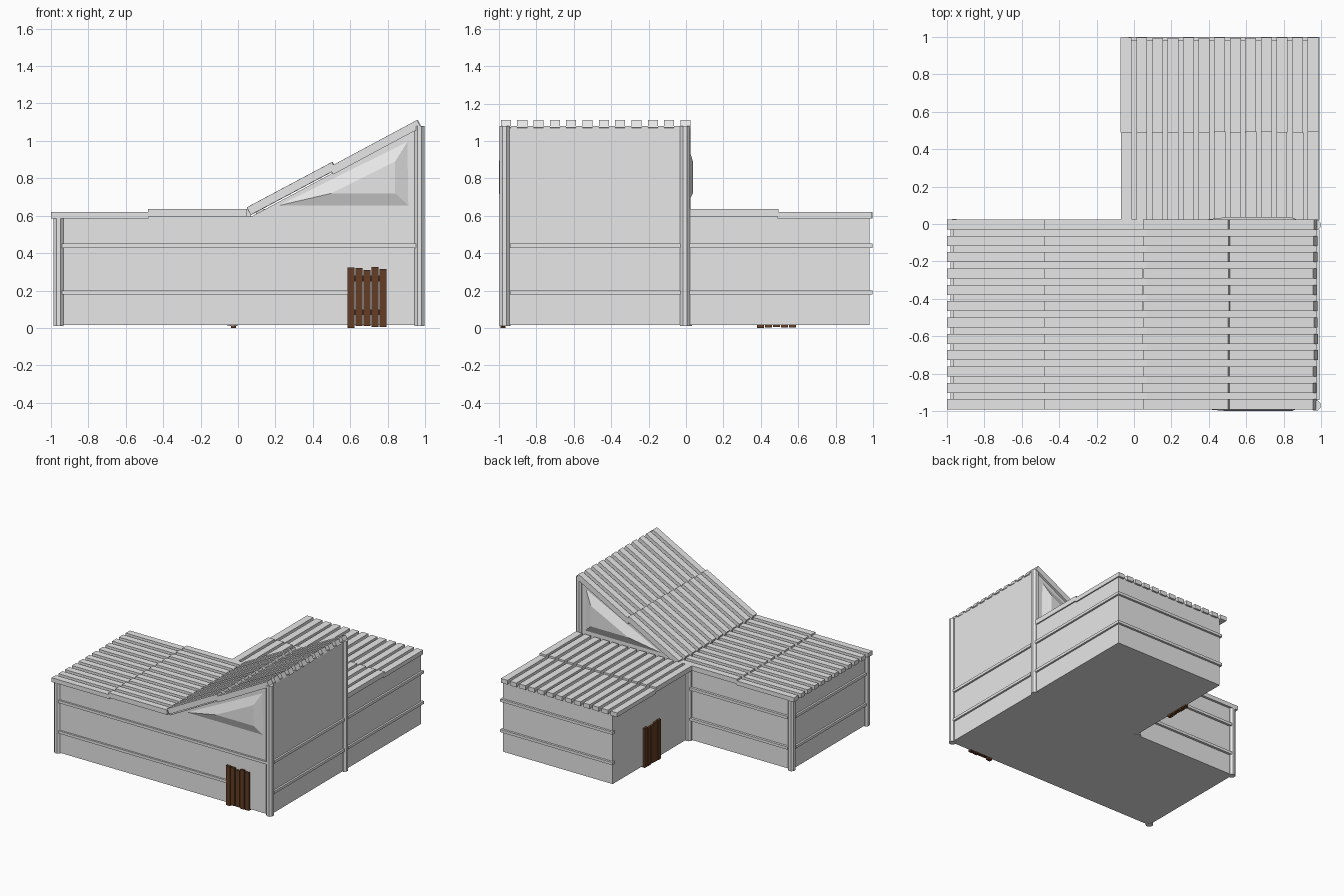
import bpy, bmesh, math, random
from mathutils import Vector, Matrix

random.seed(4)
if "Cube" in bpy.data.objects:
    bpy.data.objects.remove(bpy.data.objects["Cube"], do_unlink=True)


def material(name, color):
    m = bpy.data.materials.new(name)
    m.use_nodes = True
    m.diffuse_color = color
    m.node_tree.nodes["Principled BSDF"].inputs["Base Color"].default_value = color
    return m


GREY = material("pale grey", (0.8, 0.8, 0.8, 1))
BROWN = material("dark brown wood", (0.127, 0.047, 0.018, 1))


def finish(name, bm, mat=GREY):
    bmesh.ops.recalc_face_normals(bm, faces=bm.faces)
    mesh = bpy.data.meshes.new(name)
    bm.to_mesh(mesh)
    bm.free()
    mesh.materials.append(mat)
    ob = bpy.data.objects.new(name, mesh)
    bpy.context.collection.objects.link(ob)
    return ob


def loft(bm, ring_a, ring_b):
    """Closed solid between two matching rings of points."""
    a = [bm.verts.new(p) for p in ring_a]
    b = [bm.verts.new(p) for p in ring_b]
    bm.faces.new(a)
    bm.faces.new(b[::-1])
    for i in range(len(a)):
        j = (i + 1) % len(a)
        bm.faces.new((a[i], b[i], b[j], a[j]))


def prism(bm, xz, y0, y1):
    loft(bm, [(x, y0, z) for x, z in xz], [(x, y1, z) for x, z in xz])


def box(bm, x, y, z):
    prism(bm, [(x[0], z[0]), (x[1], z[0]), (x[1], z[1]), (x[0], z[1])], *y)


def jitter(amount):
    return random.uniform(-amount, amount)


# Main walls: one L-shaped solid
FLOOR, EAVES = 0.015, 0.595
FRONT, BACK, LEFT, RIGHT, INNER, END = -0.975, 0.005, 0.975, -0.965, -0.02, 0.98
plan = [(RIGHT, FRONT), (LEFT, FRONT), (LEFT, END), (INNER, END), (INNER, BACK), (RIGHT, BACK)]
bm = bmesh.new()
loft(bm, [(x, y, FLOOR) for x, y in plan], [(x, y, EAVES) for x, y in plan])
finish("walls", bm)

# Raised wedge under the sloping roof
bm = bmesh.new()
prism(bm, [(0.07, EAVES), (LEFT, EAVES), (LEFT, 1.08)], FRONT, BACK)
finish("upper_walls", bm)

# Raised triangular panels on both gable sides
outer = [(0.22, 0.655), (0.91, 0.655), (0.905, 0.995)]
inner = [(0.5, 0.72), (0.84, 0.72), (0.84, 0.89)]
for name, wall, face in (("front_gable_panel", FRONT, -1.0), ("back_gable_panel", BACK, 0.037)):
    bm = bmesh.new()
    loft(bm, [(x, wall, z) for x, z in outer], [(x, face, z) for x, z in inner])
    finish(name, bm)

# Corner posts
posts = {
    "front_right_post": (-0.96, -0.965, 0.585),
    "back_right_post": (-0.96, 0.0, 0.585),
    "inner_corner_post": (-0.03, 0.005, 0.585),
    "front_left_post": (0.97, -0.97, 1.08),
    "middle_left_post": (0.97, -0.005, 1.08),
}
for name, (x, y, top) in posts.items():
    bm = bmesh.new()
    bmesh.ops.create_cone(bm, cap_ends=True, segments=8, radius1=0.029, radius2=0.029,
                          depth=top - 0.01,
                          matrix=Matrix.Translation((x, y, (top + 0.01) / 2))
                          @ Matrix.Rotation(math.pi / 8, 4, 'Z'))
    finish(name, bm)

# Horizontal rails along the walls, in two rows
OUT = 0.015
for row, z in (("lower", 0.19), ("upper", 0.44)):
    zr = (z - 0.011, z + 0.011)
    front_end = 0.585 if row == "lower" else 0.95
    spans = {
        "front": ((-0.94, front_end), (FRONT - OUT, FRONT + OUT)),
        "back_right": ((-0.94, -0.04), (BACK - OUT, BACK + 0.02)),
        "right": ((RIGHT - OUT, RIGHT + OUT), (-0.94, -0.03)),
        "left_front": ((LEFT - OUT, LEFT + OUT), (-0.94, -0.03)),
        "left_back": ((LEFT - OUT, LEFT + OUT), (0.02, 0.995)),
        "end": ((INNER - 0.01, 0.99), (END - OUT, 0.998)),
    }
    for side, (xr, yr) in spans.items():
        bm = bmesh.new()
        box(bm, xr, yr, zr)
        finish(f"{side}_{row}_rail", bm)

# Roof planks over the front wing: two flat runs and two sloping runs
THICK = 0.045


def sloped(p, q):
    a, b = Vector(p), Vector(q)
    d = (b - a).normalized()
    n = Vector((-d.y, d.x)) * THICK
    return [a, b, b + n, a + n]


runs = {
    "outer_flat_planks": [(-1.0, 0.585), (-0.477, 0.585), (-0.477, 0.62), (-1.0, 0.62)],
    "inner_flat_planks": [(-0.482, 0.595), (0.048, 0.595), (0.048, 0.635), (-0.482, 0.635)],
    "lower_slope_planks": sloped((0.07, 0.605), (0.525, 0.847)),
    "upper_slope_planks": sloped((0.51, 0.82), (0.98, 1.072)),
}
for name, profile in runs.items():
    bm = bmesh.new()
    for i in range(12):
        y = -0.963 + i * 0.0873
        dx = jitter(0.003) if "slope" in name else 0
        prism(bm, [(x + dx, z) for x, z in profile], y - 0.027, y + 0.027)
    finish(name, bm)

# Roof planks over the back wing
for name, yr, zr in (("back_inner_planks", (0.022, 0.495), (0.595, 0.635)),
                     ("back_outer_planks", (0.49, 0.998), (0.585, 0.62))):
    bm = bmesh.new()
    for i in range(13):
        x = -0.042 + i * 0.0833 + jitter(0.002)
        box(bm, (x - 0.029, x + 0.029), (yr[0], yr[1] - abs(jitter(0.006))), zr)
    finish(name, bm)

# Plank doors on the front and on the inner side of the back wing
for name, start in (("front_door", 0.585), ("inner_door", 0.38)):
    bm = bmesh.new()
    for i in range(5):
        span = (start + i * 0.043, start + i * 0.043 + 0.037)
        z = (abs(jitter(0.012)) if i else 0, 0.318 + jitter(0.008))
        if name == "front_door":
            box(bm, span, (FRONT - 0.018, FRONT + 0.01), z)
        else:
            box(bm, (INNER - 0.018, INNER + 0.01), span, z)
    # Cross battens behind the planks
    for z in (0.07, 0.25):
        whole = (start + 0.01, start + 0.2)
        if name == "front_door":
            box(bm, whole, (FRONT - 0.008, FRONT + 0.01), (z, z + 0.03))
        else:
            box(bm, (INNER - 0.008, INNER + 0.01), whole, (z, z + 0.03))
    finish(name, bm, BROWN)
